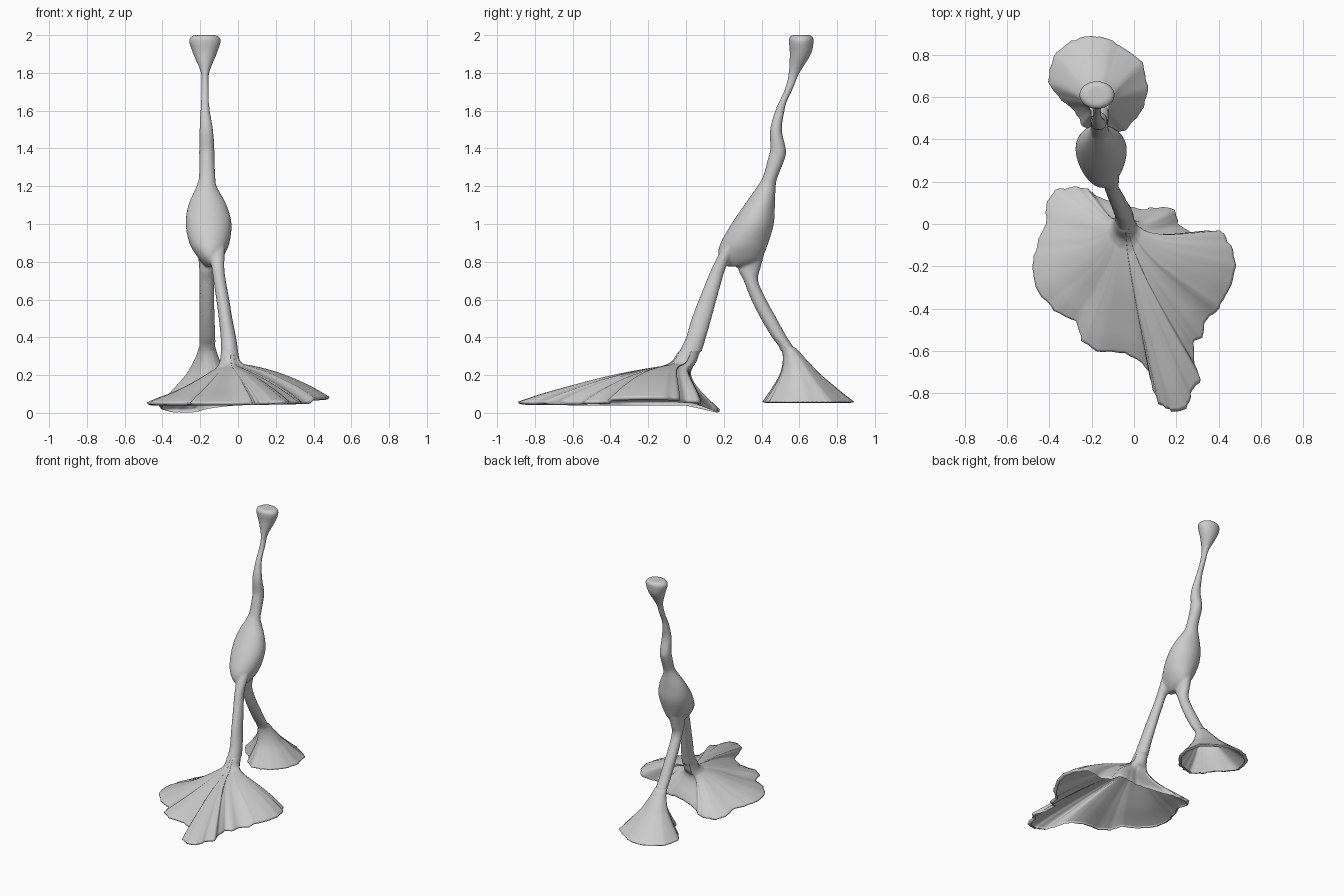
import bpy, bmesh, math, random
from mathutils import Vector

if "Cube" in bpy.data.objects:
    bpy.data.objects.remove(bpy.data.objects["Cube"])

random.seed(4)


def spline(rows, steps):
    """Catmull-Rom interpolation through rows of numbers."""
    pts = [Vector(r) for r in rows]
    pts = [pts[0]] + pts + [pts[-1]]
    out = []
    for i in range(1, len(pts) - 2):
        a, b, c, d = pts[i - 1:i + 3]
        for s in range(steps):
            t = s / steps
            out.append(0.5 * (2 * b + (c - a) * t + (2 * a - 5 * b + 4 * c - d) * t * t
                              + (3 * b - a - 3 * c + d) * t ** 3))
    return out + [pts[-1]]


def loft(bm, rings, caps):
    """Skin a list of closed rings with quads."""
    vs = [[bm.verts.new(p) for p in r] for r in rings]
    n = len(vs[0])
    for a, b in zip(vs, vs[1:]):
        for i in range(n):
            bm.faces.new((a[i], a[(i + 1) % n], b[(i + 1) % n], b[i]))
    if caps:
        bm.faces.new(vs[0])
        bm.faces.new(vs[-1])


def tube(bm, rows):
    """Closed tube from rows of (z, x min, x max, y min, y max)."""
    data = []
    for zs, xy in zip(spline([(r[0], r[1], r[2]) for r in rows], 5),
                      spline([(r[0], r[3], r[4]) for r in rows], 5)):
        data.append((zs[0], zs[1], zs[2], xy[1], xy[2]))
    rings = []
    for z, x0, x1, y0, y1 in data:
        rings.append([((x0 + x1) / 2 + (x1 - x0) / 2 * math.cos(a),
                       (y0 + y1) / 2 + (y1 - y0) / 2 * math.sin(a), z)
                      for a in (2 * math.pi * i / 32 for i in range(32))])
    part = bmesh.new()
    loft(part, rings, True)
    bmesh.ops.recalc_face_normals(part, faces=part.faces)
    me = bpy.data.meshes.new("tmp")
    part.to_mesh(me)
    part.free()
    bm.from_mesh(me)
    bpy.data.meshes.remove(me)


def add_object(name, bm):
    me = bpy.data.meshes.new(name)
    bm.to_mesh(me)
    bm.free()
    for p in me.polygons:
        p.use_smooth = True
    ob = bpy.data.objects.new(name, me)
    bpy.context.collection.objects.link(ob)
    return ob


def flare(name, outline, centre, leg, z0, profile, rim, lean, tilt, lip):
    """Hollow flare from a leg ring down to a ragged outline, with a turned-in lip."""
    edge = []
    for a, b in zip(outline, outline[1:] + outline[:1]):
        for k in range(4):
            p = Vector(a).lerp(Vector(b), k / 4)
            edge.append(p + Vector((random.uniform(-.005, .005), random.uniform(-.005, .005))))
    cx, cy, rx, ry = leg
    c = Vector(centre)
    rings = []
    for t, w in spline(profile, 4):
        ring = []
        for p in edge:
            ang = math.atan2(p.y - c.y, p.x - c.x)
            start = Vector((cx + rx * math.cos(ang), cy + ry * math.sin(ang)))
            q = start.lerp(p, t)
            q.y += lean * math.sin(math.pi * math.sqrt(min(max(t, 0), 1)))
            r = rim(p)
            ring.append((q.x, q.y, r + (z0 - r) * w + tilt * math.cos(ang) * math.sin(math.pi * t)))
        rings.append(ring)
    for scale, drop in ((.99, lip[1] * .7), (lip[0], lip[1])):
        rings.append([(*c.lerp(p, scale), rim(p) - drop) for p in edge])
    bm = bmesh.new()
    loft(bm, rings, False)
    bmesh.ops.recalc_face_normals(bm, faces=bm.faces)
    return add_object(name, bm)


# body: trunk with neck and head, plus both legs, fused together
bm = bmesh.new()
tube(bm, [(2.0, -.235, -.115, .56, .66), (1.985, -.255, -.095, .546, .674),
          (1.96, -.258, -.092, .545, .675), (1.9, -.237, -.113, .549, .662),
          (1.8, -.197, -.152, .543, .602), (1.72, -.194, -.154, .525, .568),
          (1.65, -.197, -.153, .494, .535), (1.6, -.199, -.149, .472, .522),
          (1.5, -.204, -.132, .445, .508), (1.4, -.206, -.125, .446, .528),
          (1.35, -.206, -.124, .435, .525), (1.25, -.207, -.12, .407, .486),
          (1.2, -.22, -.113, .378, .475), (1.1, -.263, -.06, .308, .471),
          (1.0, -.277, -.034, .24, .465), (.9, -.258, -.045, .183, .436),
          (.84, -.225, -.07, .17, .412), (.8, -.195, -.095, .185, .375), (.775, -.17, -.12, .22, .31)])
tube(bm, [(.95, -.17, -.075, .24, .31), (.88, -.155, -.07, .195, .27), (.77, -.14, -.072, .138, .212),
          (.7, -.13, -.064, .108, .19), (.6, -.115, -.046, .068, .162), (.5, -.102, -.03, .03, .135),
          (.4, -.092, -.01, 0, .106), (.33, -.09, 0, -.032, .085), (.25, -.09, .01, -.06, .06)])
tube(bm, [(.95, -.22, -.1, .34, .44), (.88, -.215, -.105, .29, .425), (.77, -.206, -.123, .275, .396),
          (.7, -.204, -.126, .305, .382), (.6, -.204, -.126, .345, .425), (.5, -.204, -.123, .395, .48),
          (.4, -.205, -.12, .455, .535), (.35, -.206, -.12, .492, .568), (.28, -.206, -.12, .52, .6)])
body = add_object("body_with_legs", bm)
rm = body.modifiers.new("fuse", 'REMESH')
rm.mode = 'VOXEL'
rm.voxel_size = 0.008
rm.use_smooth_shade = True
sm = body.modifiers.new("soften", 'SMOOTH')
sm.factor = 0.5
sm.iterations = 6
fused = bpy.data.meshes.new_from_object(body.evaluated_get(bpy.context.evaluated_depsgraph_get()))
body.modifiers.clear()
# open the leg ends where the flares take over
bm = bmesh.new()
bm.from_mesh(fused)
bmesh.ops.bisect_plane(bm, geom=bm.verts[:] + bm.edges[:] + bm.faces[:], plane_co=(0, 0, .327),
                       plane_no=(0, 0, -1), clear_outer=True)
for f in bm.faces:
    f.smooth = True
bm.to_mesh(body.data)
bm.free()
bpy.data.meshes.remove(fused)

# large front skirt
skirt = [(-.41, .11), (-.42, 0), (-.46, -.1), (-.485, -.2), (-.46, -.32), (-.38, -.41), (-.27, -.46),
         (-.25, -.55), (-.18, -.6), (-.04, -.61), (.06, -.68), (.09, -.78), (.12, -.85), (.18, -.885),
         (.25, -.88), (.27, -.8), (.32, -.735), (.28, -.64), (.28, -.56), (.32, -.54), (.34, -.45),
         (.4, -.4), (.45, -.31), (.48, -.2), (.46, -.1), (.41, -.03), (.27, -.04), (.21, 0),
         (.19, .07), (.12, .08), (.03, .07), (-.1, .1), (-.18, .13), (-.22, .17), (-.28, .18), (-.37, .16)]


def skirt_rim(p):
    back_left = min(max(-p.x * 4, 0), 1) * max(p.y, 0)
    return .056 + .06 * max(p.x, 0) * (1 if p.y > -.4 else .3) - .22 * back_left


flare("front_skirt", skirt, (0, -.1), (-.045, .028, .044, .057), .333,
      [(0, 1), (.02, .79), (.06, .69), (.12, .645), (.38, .47), (.63, .29), (.85, .13), (1, 0)],
      skirt_rim, -.065, .025, (.96, .016))

# small rear foot
foot = [(-.41, .67), (-.36, .6), (-.28, .53), (-.24, .46), (-.17, .41), (-.1, .42), (-.03, .45),
        (.05, .55), (.065, .66), (.045, .76), (-.05, .83), (-.12, .88), (-.2, .89), (-.3, .865), (-.385, .79)]
flare("rear_foot", foot, (-.17, .65), (-.163, .53, .043, .038), .35,
      [(0, 1), (.08, .83), (.2, .66), (.34, .5), (.56, .32), (.8, .14), (1, 0)],
      lambda p: .06, .035, 0, (.91, .007))
